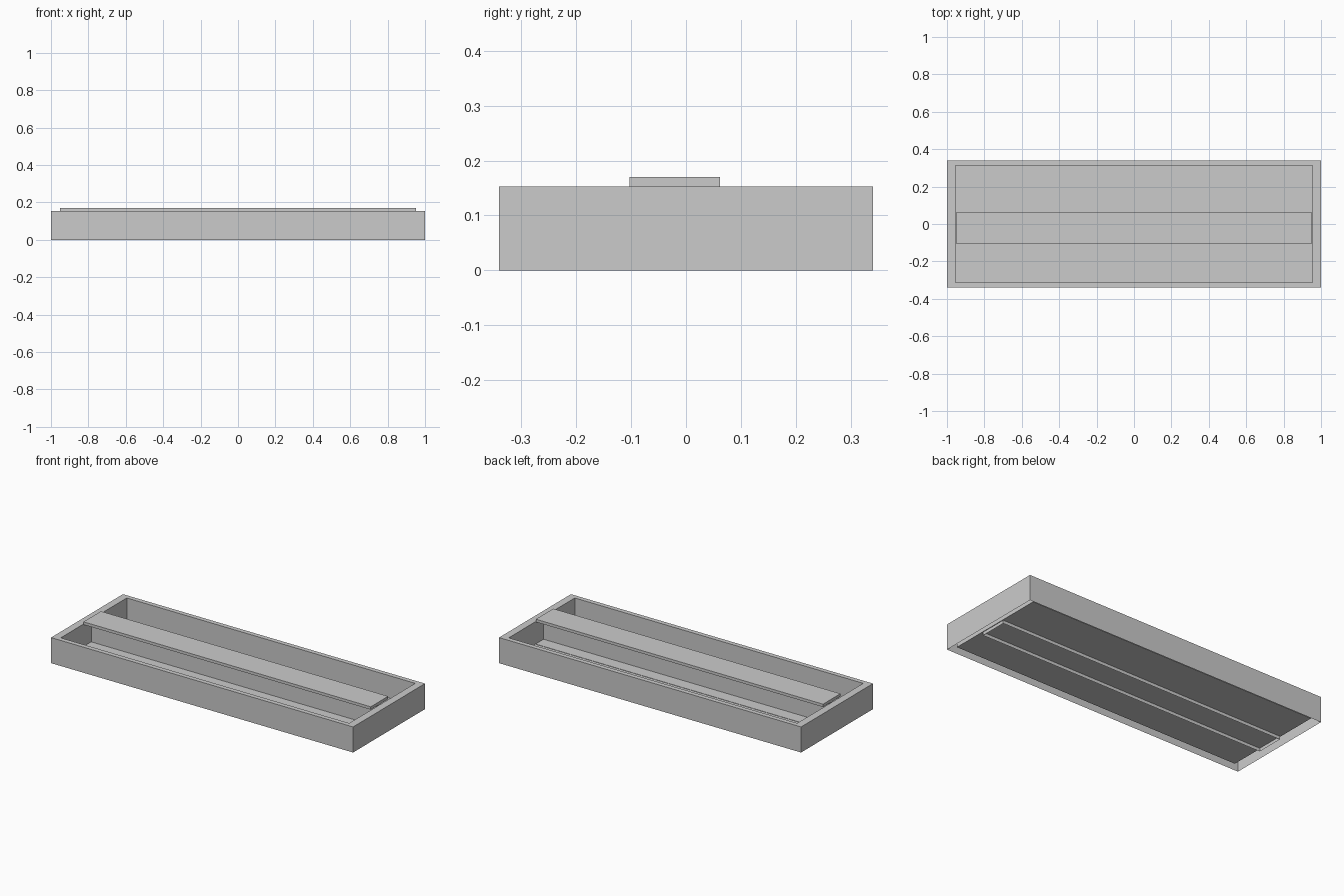
import bpy, bmesh

if "Cube" in bpy.data.objects:
    bpy.data.objects.remove(bpy.data.objects["Cube"])


def finish(name, bm):
    bmesh.ops.recalc_face_normals(bm, faces=bm.faces)
    mesh = bpy.data.meshes.new(name)
    bm.to_mesh(mesh)
    bm.free()
    obj = bpy.data.objects.new(name, mesh)
    bpy.context.collection.objects.link(obj)
    return obj


def ring(bm, hx, hy, z):
    return [bm.verts.new((sx * hx, sy * hy, z))
            for sx, sy in ((-1, -1), (1, -1), (1, 1), (-1, 1))]


# Tray: outer wall, top rim, inner wall and recessed floor, open underneath
bm = bmesh.new()
rings = [ring(bm, *r) for r in ((1.0, 0.34, 0.0), (1.0, 0.34, 0.153),
                                (0.955, 0.312, 0.153), (0.955, 0.312, 0.019))]
for a, b in zip(rings, rings[1:]):
    for i in range(4):
        j = (i + 1) % 4
        bm.faces.new((a[i], a[j], b[j], b[i]))
bm.faces.new(rings[-1])
finish("tray", bm)

# Centre rail: I-shaped profile run along x, open underneath
y0, y1, w0, w1 = -0.103, 0.062, -0.028, -0.013
low, high, top = 0.021, 0.153, 0.17
profile = [(y1, 0), (y1, low), (w1, low), (w1, high), (y1, high), (y1, top),
           (y0, top), (y0, high), (w0, high), (w0, low), (y0, low), (y0, 0)]
bm = bmesh.new()
left, right = ([bm.verts.new((x, y, z)) for y, z in profile]
               for x in (-0.951, 0.951))
for i in range(len(profile) - 1):
    bm.faces.new((left[i], left[i + 1], right[i + 1], right[i]))
bm.faces.new(left)
bm.faces.new(right)
finish("centre_rail", bm)
